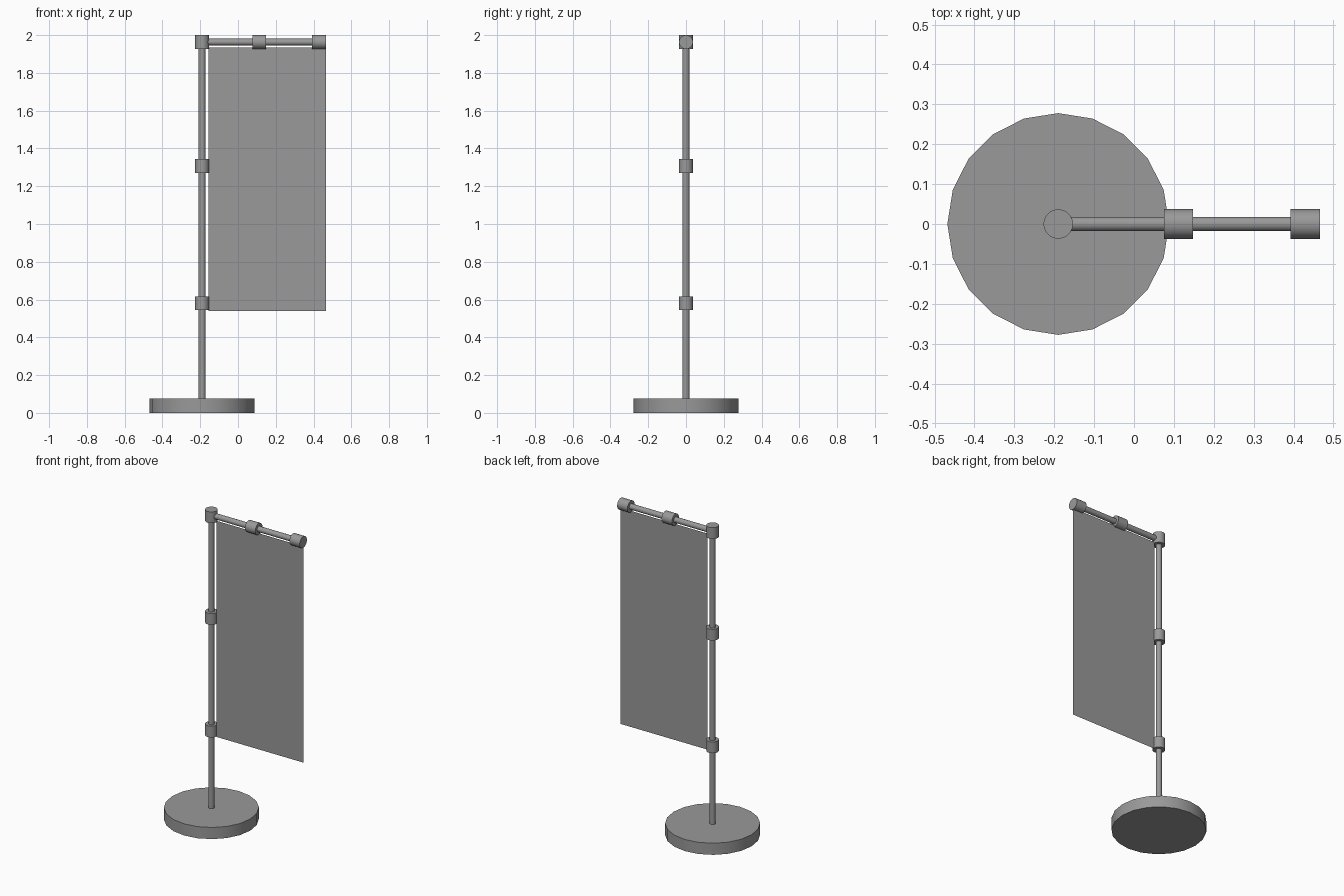
import bpy
from math import pi

cube = bpy.data.objects.get("Cube")
if cube:
    bpy.data.objects.remove(cube, do_unlink=True)

grey = bpy.data.materials.new("plain grey")
grey.use_nodes = True
colour = (0.32, 0.32, 0.32, 1)
grey.diffuse_color = colour
grey.node_tree.nodes["Principled BSDF"].inputs["Base Color"].default_value = colour

POLE_X = -0.19
ARM_Z = 1.963
ARM_END = 0.466
ROD_R = 0.018
COLLAR_R = 0.037
COLLAR_LEN = 0.073


def finish(name):
    ob = bpy.context.object
    ob.name = ob.data.name = name
    ob.data.materials.append(grey)
    return ob


def cylinder(name, radius, length, centre, sides=20, along_x=False):
    bpy.ops.mesh.primitive_cylinder_add(
        vertices=sides, radius=radius, depth=length, location=centre,
        rotation=(0, pi / 2 if along_x else 0, 0))
    ob = finish(name)
    bpy.ops.object.shade_smooth_by_angle(angle=pi / 6)
    return ob


# Round foot and upright pole
cylinder("base", 0.278, 0.075, (POLE_X, 0, 0.0375))
cylinder("pole", ROD_R, ARM_Z - 0.07, (POLE_X, 0, (ARM_Z + 0.07) / 2))

# Collars on the pole
for name, z in (("lower", 0.58), ("middle", 1.307), ("top", ARM_Z)):
    cylinder(name + "_pole_collar", COLLAR_R, COLLAR_LEN, (POLE_X, 0, z))

# Horizontal arm with its collars
arm_tip = ARM_END - 0.02
cylinder("arm", ROD_R, arm_tip - POLE_X, ((arm_tip + POLE_X) / 2, 0, ARM_Z), along_x=True)
for name, x in (("middle", 0.112), ("end", ARM_END - COLLAR_LEN / 2)):
    cylinder(name + "_arm_collar", COLLAR_R, COLLAR_LEN, (x, 0, ARM_Z), along_x=True)

# Hanging cloth panel
left, right, bottom, top = -0.155, 0.467, 0.54, 1.935
bpy.ops.mesh.primitive_plane_add(
    size=1, location=((left + right) / 2, 0, (bottom + top) / 2), rotation=(pi / 2, 0, 0))
banner = finish("banner")
banner.scale = (right - left, top - bottom, 1)
